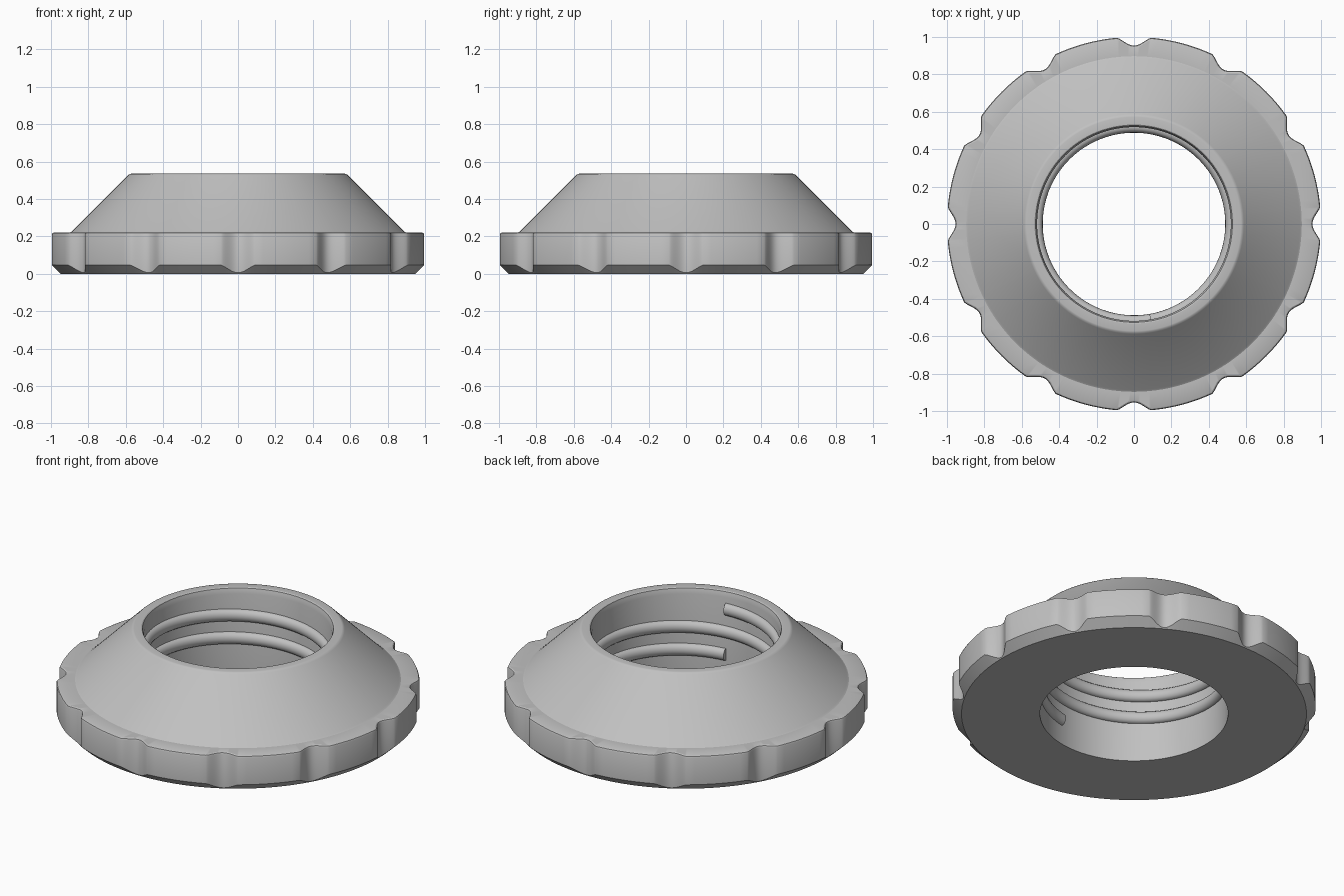
import bpy, bmesh
from math import sin, cos, pi, radians

if "Cube" in bpy.data.objects:
    bpy.data.objects.remove(bpy.data.objects["Cube"])

grey = bpy.data.materials.new("plain grey")
grey.use_nodes = True
grey.diffuse_color = (0.53, 0.53, 0.53, 1)
grey.node_tree.nodes["Principled BSDF"].inputs["Base Color"].default_value = grey.diffuse_color

NOTCHES = 12
NOTCH_HALF = 0.092      # half the notch width, as an angle
NOTCH_DEPTH = 0.046
BORE = 0.518


def sweep(name, sections, closed):
    """Join equal-length closed sections into a skin, looped or capped."""
    bm = bmesh.new()
    rows = [[bm.verts.new(p) for p in s] for s in sections]
    n = len(rows[0])
    pairs = list(zip(rows, rows[1:])) + ([(rows[-1], rows[0])] if closed else [])
    for a, b in pairs:
        for j in range(n):
            k = (j + 1) % n
            bm.faces.new((a[j], b[j], b[k], a[k]))
    if not closed:
        bm.faces.new(rows[0])
        bm.faces.new(rows[-1])
    bmesh.ops.recalc_face_normals(bm, faces=bm.faces)
    mesh = bpy.data.meshes.new(name)
    bm.to_mesh(mesh)
    bm.free()
    mesh.materials.append(grey)
    obj = bpy.data.objects.new(name, mesh)
    bpy.context.collection.objects.link(obj)
    bpy.ops.object.select_all(action='DESELECT')
    bpy.context.view_layer.objects.active = obj
    obj.select_set(True)
    bpy.ops.object.shade_smooth_by_angle(angle=radians(28))
    return obj


def polar(r, a, z):
    return (r * cos(a), r * sin(a), z)


# Nut body: a revolved profile whose rim dips at each finger notch
def body_section(a, rim):
    chamfer_z = (rim - 0.95) * 0.9
    profile = [(BORE, 0), (0.95, 0), (rim, chamfer_z + 0.002),
               (rim, 0.208), (rim - 0.004, 0.217), (rim - 0.012, 0.221),
               (0.897, 0.221), (0.887, 0.227),
               (0.588, 0.526), (0.58, 0.533), (0.572, 0.535),
               (0.532, 0.535), (0.526, 0.531), (0.523, 0.52), (BORE, 0.5)]
    return [polar(r, a, z) for r, z in profile]


step = 2 * pi / NOTCHES
sections = []
for i in range(NOTCHES):
    for j in range(-8, 9):
        s = j / 8
        dip = NOTCH_DEPTH * max(0, cos(s * pi / 2)) ** 1.3
        sections.append(body_section(i * step + s * NOTCH_HALF, 1 - dip))
    for j in range(1, 8):
        a = NOTCH_HALF + (step - 2 * NOTCH_HALF) * j / 8
        sections.append(body_section(i * step + a, 1))
sweep("nut_body", sections, True)

# Internal thread: a rounded ridge wound up the bore
TURNS, PER_TURN, PITCH, TOP = 2, 96, 0.138, 0.43
ridge = []
for i in range(TURNS * PER_TURN + 1):
    t = i / PER_TURN
    a, z = radians(-80) - t * 2 * pi, TOP - t * PITCH
    section = [polar(BORE + 0.004, a, z - 0.036)]
    for j in range(9):
        b = pi * j / 8
        section.append(polar(BORE - 0.03 * sin(b), a, z - 0.036 * cos(b)))
    section.append(polar(BORE + 0.004, a, z + 0.036))
    ridge.append(section)
sweep("inner_thread", ridge, False)
